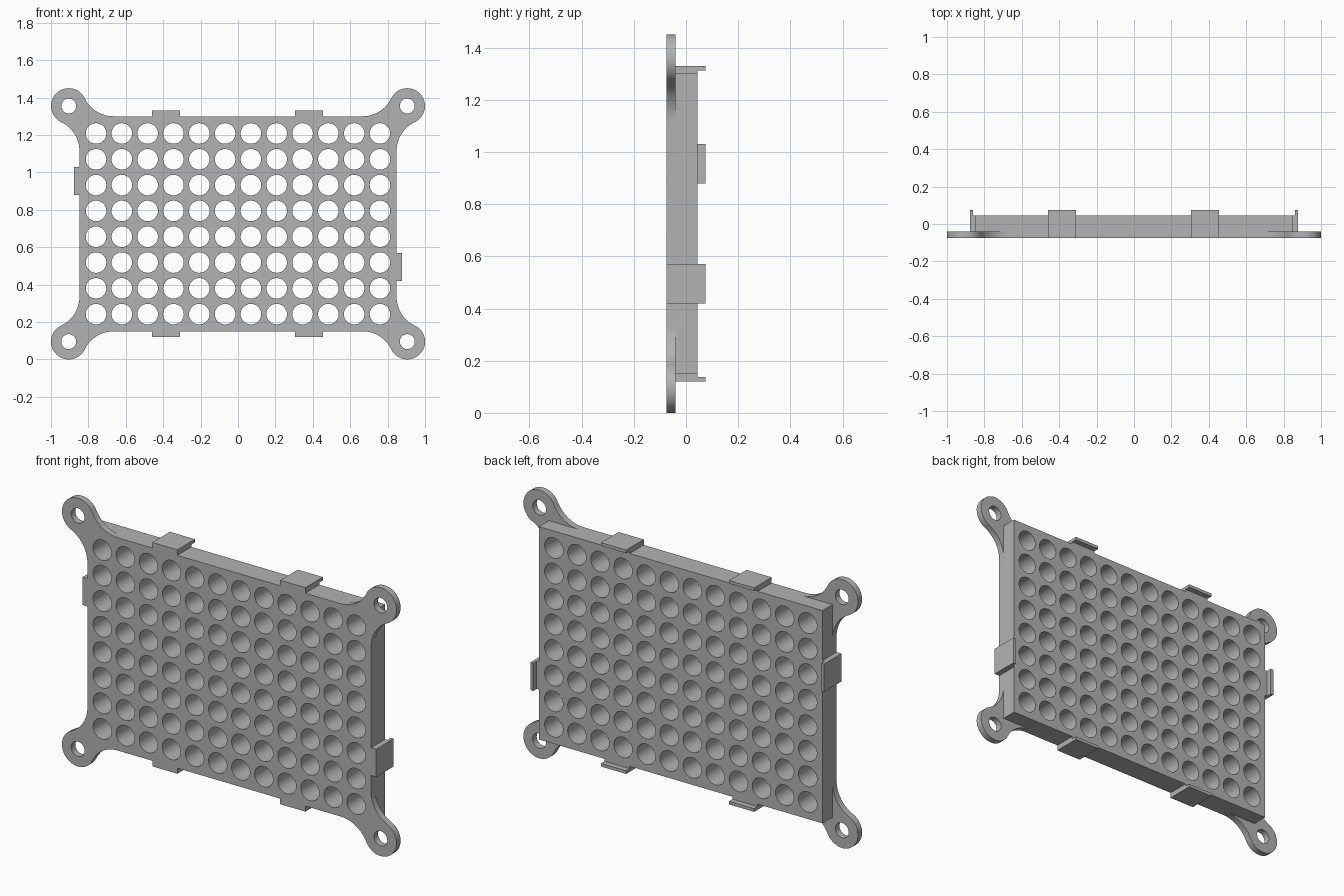
import bpy, bmesh
from math import sin, cos, pi, sqrt, atan2
from mathutils import Matrix, Vector

cube = bpy.data.objects.get("Cube")
if cube:
    bpy.data.objects.remove(cube, do_unlink=True)

# Main dimensions
MID = 0.725                      # height of the panel centre
W, H = 0.848, 0.575              # panel half width and half height
FRONT, EAR_BACK, BACK, LIP_BACK = -0.075, -0.04, 0.045, 0.075
EAR_X, EAR_Z, EAR_R = 0.905, 0.63, 0.095
FILLET = 0.17
PITCH = 0.138

grey = bpy.data.materials.new("plain grey")
grey.use_nodes = True
colour = (0.448, 0.448, 0.448, 1)
grey.diffuse_color = colour
grey.node_tree.nodes["Principled BSDF"].inputs["Base Color"].default_value = colour


def make_object(name, bm):
    bmesh.ops.recalc_face_normals(bm, faces=bm.faces[:])
    mesh = bpy.data.meshes.new(name)
    bm.to_mesh(mesh)
    bm.free()
    mesh.materials.append(grey)
    obj = bpy.data.objects.new(name, mesh)
    bpy.context.collection.objects.link(obj)
    return obj


def add_box(bm, x, y, z):
    """Box from (low, high) ranges."""
    size = [r[1] - r[0] for r in (x, y, z)]
    centre = Vector([(r[0] + r[1]) / 2 for r in (x, y, z)])
    bmesh.ops.create_cube(bm, size=1, matrix=Matrix.Translation(centre) @ Matrix.Diagonal((*size, 1)))


def arc(cx, cz, r, start, end, steps):
    angles = [start + (end - start) * i / steps for i in range(steps + 1)]
    return [(cx + r * cos(a), cz + r * sin(a)) for a in angles]


def ear_outline():
    """Round lug blended into both panel edges by tangent fillets."""
    da = sqrt((FILLET + EAR_R) ** 2 - (FILLET - EAR_Z + H) ** 2)
    db = sqrt((FILLET + EAR_R) ** 2 - (FILLET - EAR_X + W) ** 2)
    a = atan2(EAR_Z - H - FILLET, da)
    b = atan2(-db, FILLET - EAR_X + W)
    pts = arc(EAR_X - da, H + FILLET, FILLET, -pi / 2, a, 12)
    pts += arc(EAR_X, EAR_Z, EAR_R, a + pi, b, 32)[1:]
    pts += arc(W + FILLET, EAR_Z - db, FILLET, b + pi, pi, 12)[1:]
    inset = 0.02
    pts += [(W - inset, EAR_Z - db), (W - inset, H - inset), (EAR_X - da, H - inset)]
    return pts


def boolean(target, tool, operation):
    mod = target.modifiers.new(operation.lower(), 'BOOLEAN')
    mod.operation, mod.solver, mod.object = operation, 'EXACT', tool
    tool.hide_render = True
    bpy.context.view_layer.objects.active = target
    bpy.ops.object.modifier_apply(modifier=mod.name)
    bpy.data.objects.remove(tool, do_unlink=True)


# Panel block
bm = bmesh.new()
add_box(bm, (-W, W), (FRONT, BACK), (MID - H, MID + H))
panel = make_object("perforated_panel", bm)

# Four thin mounting ears
bm = bmesh.new()
corners = [(sx, sz) for sx in (-1, 1) for sz in (-1, 1)]
for sx, sz in corners:
    face = bm.faces.new([bm.verts.new((sx * u, FRONT, MID + sz * v)) for u, v in ear_outline()])
    new = bmesh.ops.extrude_face_region(bm, geom=[face])["geom"]
    bmesh.ops.translate(bm, vec=(0, EAR_BACK - FRONT, 0),
                        verts=[g for g in new if isinstance(g, bmesh.types.BMVert)])
boolean(panel, make_object("ears", bm), 'UNION')

# Grid of round holes and the screw holes in the ears
holes = [((i - 5.5) * PITCH, (j - 3.5) * PITCH, 0.055) for i in range(12) for j in range(8)]
holes += [(sx * EAR_X, sz * EAR_Z, 0.04) for sx, sz in corners]
bm = bmesh.new()
for x, z, r in holes:
    bmesh.ops.create_cone(bm, cap_ends=True, segments=40, radius1=r, radius2=r, depth=0.5,
                          matrix=Matrix.Translation((x, 0, MID + z)) @ Matrix.Rotation(pi / 2, 4, 'X'))
boolean(panel, make_object("hole_cutters", bm), 'DIFFERENCE')

bpy.ops.object.select_all(action='DESELECT')
panel.select_set(True)
bpy.context.view_layer.objects.active = panel
bpy.ops.object.shade_smooth_by_angle(angle=pi / 6)


# Edge clips: a full-depth foot with a thinner lip behind the panel
def clip(name, centre, side, horizontal):
    edge = H if horizontal else W
    bm = bmesh.new()
    for inner, y in ((0, (FRONT, BACK)), (0.013, (BACK, LIP_BACK))):
        across = sorted((side * (edge + inner), side * (edge + 0.03)))
        along = (centre - 0.075, centre + 0.075)
        x, z = (along, across) if horizontal else (across, along)
        add_box(bm, x, y, (z[0] + MID, z[1] + MID))
    # Fuse the two boxes by dropping the lip's hidden base
    hidden = [f for f in bm.faces if f.normal.y < -0.9 and f.calc_center_median().y > 0]
    bmesh.ops.delete(bm, geom=hidden, context='FACES_ONLY')
    make_object(name, bm)


for level, side in (("top", 1), ("bottom", -1)):
    clip(level + "_right_clip", -0.385, side, True)
    clip(level + "_left_clip", 0.38, side, True)
clip("right_side_clip", 0.23, -1, False)
clip("left_side_clip", -0.23, 1, False)
